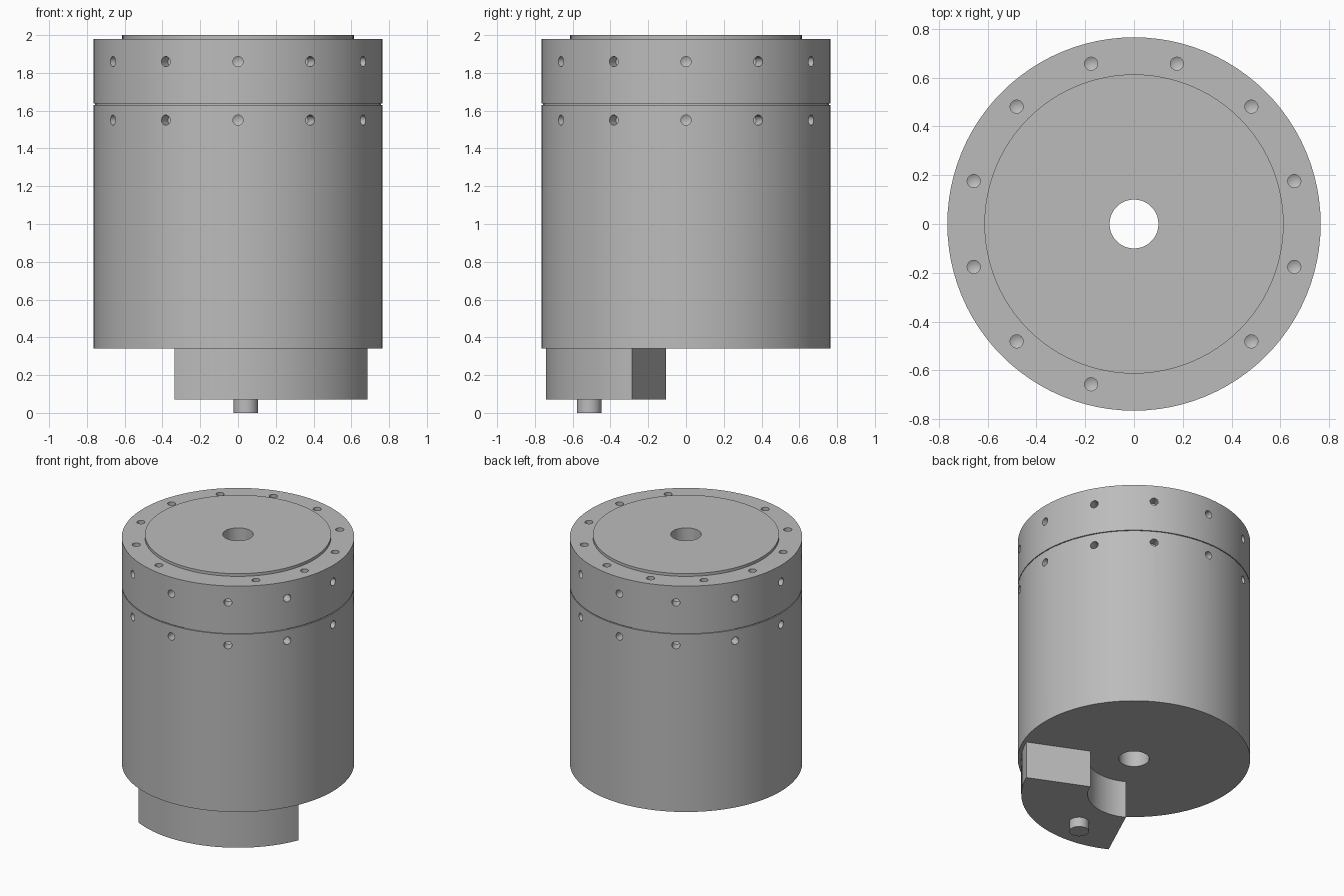
import bpy, bmesh, math
from mathutils import Matrix, Vector

cube = bpy.data.objects.get("Cube")
if cube:
    bpy.data.objects.remove(cube, do_unlink=True)

# Single grey metal
metal = bpy.data.materials.new("grey metal")
metal.use_nodes = True
GREY = (0.5, 0.5, 0.5, 1)
metal.diffuse_color = GREY
metal.node_tree.nodes["Principled BSDF"].inputs["Base Color"].default_value = GREY

SIDES = 96
R = 0.765          # outer radius of the housing
BORE = 0.1         # through hole
SEAM = 1.637       # joint between body and lid
TOP = 1.98         # lid rim height


def lathe(bm, profile, sides, closed=True, matrix=Matrix()):
    """Revolve an (r, z) profile round z and add it to bm."""
    rings = []
    for i in range(sides):
        a = math.tau * i / sides
        rings.append([bm.verts.new(matrix @ Vector((r * math.cos(a), r * math.sin(a), z)))
                      for r, z in profile])
    n = len(profile)
    for i in range(sides):
        p, q = rings[i], rings[(i + 1) % sides]
        for j in range(n if closed else n - 1):
            k = (j + 1) % n
            loop = [p[j], q[j], q[k], p[k]]
            if profile[j][0] == 0:
                loop.remove(q[j])
            if profile[k][0] == 0:
                loop.remove(q[k])
            bm.faces.new(loop)


def make(name, bm):
    bmesh.ops.remove_doubles(bm, verts=bm.verts, dist=1e-5)
    loose = [v for v in bm.verts if not v.link_faces]
    bmesh.ops.delete(bm, geom=loose, context='VERTS')
    bmesh.ops.recalc_face_normals(bm, faces=bm.faces)
    mesh = bpy.data.meshes.new(name)
    bm.to_mesh(mesh)
    bm.free()
    mesh.materials.append(metal)
    obj = bpy.data.objects.new(name, mesh)
    bpy.context.collection.objects.link(obj)
    return obj


def select(obj):
    bpy.ops.object.select_all(action='DESELECT')
    obj.select_set(True)
    bpy.context.view_layer.objects.active = obj


def turned(name, profile):
    bm = bmesh.new()
    lathe(bm, profile, SIDES)
    return make(name, bm)


def drill(obj, matrices):
    """Cut blind holes with conical bottoms, each along its matrix's z axis."""
    bm = bmesh.new()
    bit = [(0, 0.05), (0.027, 0.05), (0.027, -0.07), (0, -0.085)]
    for m in matrices:
        lathe(bm, bit, 20, closed=False, matrix=m)
    cutter = make("drill_cutter", bm)
    cutter.hide_render = True
    mod = obj.modifiers.new("holes", 'BOOLEAN')
    mod.operation = 'DIFFERENCE'
    mod.solver = 'EXACT'
    mod.object = cutter
    select(obj)
    bpy.ops.object.modifier_apply(modifier=mod.name)
    bpy.data.objects.remove(cutter, do_unlink=True)


def side_holes(z):
    return [Matrix.Rotation(math.radians(30 * i), 4, 'Z')
            @ Matrix.Translation((R, 0, z))
            @ Matrix.Rotation(math.pi / 2, 4, 'Y') for i in range(12)]


# Rim holes in the lid, one position left blank at the front
rim_holes = [Matrix.Rotation(math.radians(15 + 30 * i), 4, 'Z')
             @ Matrix.Translation((0.68, 0, TOP)) for i in range(12) if i != 9]

# Housing body with a recessed neck that forms the seam
body = turned("housing_body", [
    (BORE, 0.34), (R, 0.34), (R, SEAM - 0.006), (R - 0.008, SEAM - 0.006),
    (R - 0.008, SEAM), (BORE, SEAM)])
drill(body, side_holes(1.55))

# Lid with a raised centre disc
lid = turned("housing_lid", [
    (BORE, SEAM), (R, SEAM), (R, TOP), (0.613, TOP), (0.613, 2), (BORE, 2)])
drill(lid, side_holes(1.86) + rim_holes)


# Foot: a thick arc sector under the body
def arc(radius, start, end, steps):
    for i in range(steps + 1):
        a = math.radians(start + (end - start) * i / steps)
        yield radius * math.cos(a), radius * math.sin(a)


bm = bmesh.new()
outline = list(arc(0.742, -22.6, -117, 28)) + list(arc(0.305, -120, -20.5, 24))
face = bm.faces.new([bm.verts.new((x, y, 0.07)) for x, y in outline])
walls = bmesh.ops.extrude_face_region(bm, geom=[face], use_keep_orig=True)
for v in walls["geom"]:
    if isinstance(v, bmesh.types.BMVert):
        v.co.z = 0.34
foot = make("foot_block", bm)

# Locating pin under the foot
bm = bmesh.new()
bmesh.ops.create_cone(bm, cap_ends=True, segments=32, radius1=0.065, radius2=0.065,
                      depth=0.08, matrix=Matrix.Translation((0.042, -0.512, 0.04)))
pin = make("locating_pin", bm)

for part in (body, lid, foot, pin):
    select(part)
    bpy.ops.object.shade_smooth_by_angle(angle=math.radians(30))
